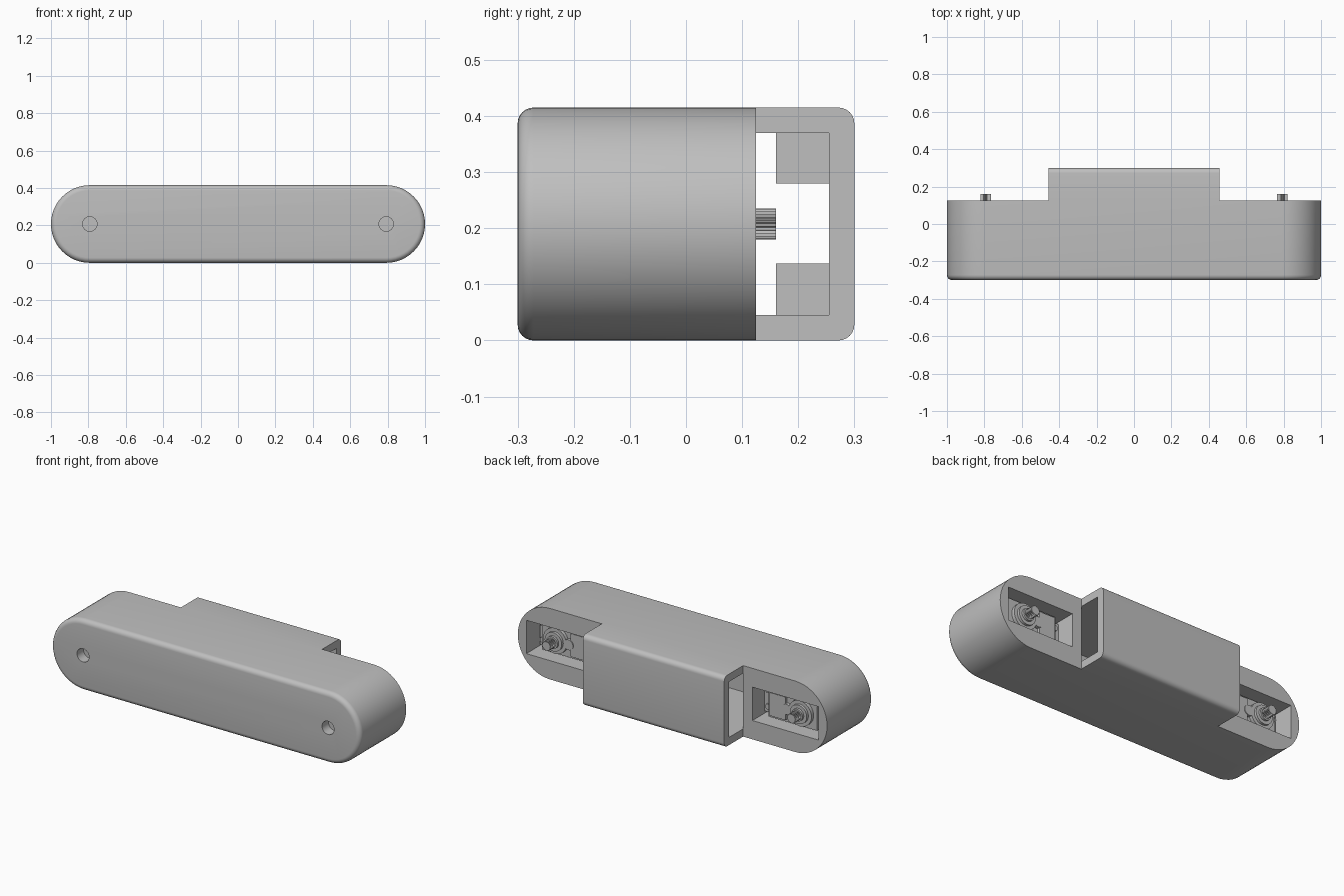
import bpy, bmesh
from math import sin, cos, pi, radians
from mathutils import Matrix, Vector

cube = bpy.data.objects.get("Cube")
if cube:
    bpy.data.objects.remove(cube, do_unlink=True)

grey = bpy.data.materials.new("light_grey")
grey.use_nodes = True
COLOUR = (0.52, 0.52, 0.52, 1)
grey.diffuse_color = COLOUR
grey.node_tree.nodes["Principled BSDF"].inputs["Base Color"].default_value = COLOUR

HEIGHT, BACK, FRONT, REAR = 0.415, 0.125, -0.3, 0.3
MID = HEIGHT / 2
PIVOT = 1 - MID          # centre of each rounded end
HALF = 0.457             # half width of the rear bridge
ROUND = 0.028
LOW, HIGH, INNER = 0.045, 0.37, 0.255


def finish(name, bm, smooth=True):
    bmesh.ops.recalc_face_normals(bm, faces=bm.faces)
    mesh = bpy.data.meshes.new(name)
    bm.to_mesh(mesh)
    bm.free()
    mesh.materials.append(grey)
    obj = bpy.data.objects.new(name, mesh)
    bpy.context.collection.objects.link(obj)
    if smooth:
        shade(obj)
    return obj


def shade(obj):
    bpy.ops.object.select_all(action='DESELECT')
    obj.select_set(True)
    bpy.context.view_layer.objects.active = obj
    bpy.ops.object.shade_smooth_by_angle(angle=radians(30))


def loft(bm, rings):
    """Skin a row of equal rings and cap both ends."""
    loops = [[bm.verts.new(p) for p in ring] for ring in rings]
    for a, b in zip(loops, loops[1:]):
        for i in range(len(a)):
            j = (i + 1) % len(a)
            bm.faces.new((a[i], a[j], b[j], b[i]))
    bm.faces.new(loops[0])
    bm.faces.new(loops[-1])


def box(bm, x, y, z):
    size = Vector((x[1] - x[0], y[1] - y[0], z[1] - z[0]))
    mid = Vector((sum(x), sum(y), sum(z))) / 2
    bmesh.ops.create_cube(bm, size=1, matrix=Matrix.Translation(mid) @ Matrix.Diagonal(size).to_4x4())


def disc(bm, x, z, r, y0, y1, sides=32):
    """Cylinder along y."""
    loft(bm, [[(x + r * cos(2 * pi * i / sides), y, z + r * sin(2 * pi * i / sides))
               for i in range(sides)] for y in (y0, y1)])


def span(side, a, b):
    return tuple(sorted((side * a, side * b)))


# Main body: pill outline with a rounded front rim
def pill(y, inset, steps=24):
    ring = []
    for side in (1, -1):
        for i in range(steps + 1):
            a = -pi / 2 + pi * i / steps
            r = MID - inset
            ring.append((side * (PIVOT + r * cos(a)), y, MID + side * r * sin(a)))
    return ring


bm = bmesh.new()
rim = [i * pi / 12 for i in range(7)]
loft(bm, [pill(FRONT + ROUND * (1 - sin(a)), ROUND * (1 - cos(a))) for a in reversed(rim)]
     + [pill(BACK, 0)])
body = finish("main_body", bm, False)

# Hollow, drive pockets and front holes
bm = bmesh.new()
box(bm, (-HALF, HALF), (-0.255, 0.2), (LOW, HIGH))
for side in (1, -1):
    box(bm, span(side, 0.517, 0.945), (-0.12, 0.2), (0.11, 0.305))
    disc(bm, side * PIVOT, MID, 0.039, -0.4, -0.24)
cutter = finish("body_cutter", bm, False)
cutter.hide_render = True
bpy.context.view_layer.objects.active = body
cut = body.modifiers.new("openings", 'BOOLEAN')
cut.object = cutter
cut.operation = 'DIFFERENCE'
cut.solver = 'EXACT'
bpy.ops.object.modifier_apply(modifier=cut.name)
bpy.data.objects.remove(cutter, do_unlink=True)
shade(body)

# Rear bridge: open channel with rounded outer corners
outer = [(BACK, 0)]
outer += [(REAR - ROUND + ROUND * sin(a), ROUND - ROUND * cos(a)) for a in rim]
outer += [(REAR - ROUND + ROUND * cos(a), HEIGHT - ROUND + ROUND * sin(a)) for a in rim]
outer += [(BACK, HEIGHT), (BACK, HIGH), (INNER, HIGH), (INNER, LOW), (BACK, LOW)]
bm = bmesh.new()
loft(bm, [[(x, y, z) for y, z in outer] for x in (-HALF, HALF)])
finish("rear_bridge", bm)

# Mounting blocks inside the bridge
bm = bmesh.new()
for side in (1, -1):
    for z in ((LOW, 0.137), (0.28, HIGH)):
        box(bm, span(side, 0.2, 0.3), (0.16, INNER), z)
finish("mounting_blocks", bm)

# Drive units with toothed output shafts
for side, label in ((1, "left"), (-1, "right")):
    bm = bmesh.new()
    box(bm, span(side, 0.575, 0.89), (-0.12, 0.06), (0.125, 0.29))
    box(bm, span(side, 0.517, 0.935), (-0.01, 0.015), (0.125, 0.29))
    box(bm, span(side, 0.59, 0.695), (0.05, 0.075), (0.14, 0.275))
    for x in (0.545, 0.912):
        for z in (0.16, 0.255):
            disc(bm, side * x, z, 0.016, 0.01, 0.025, 16)
    finish(label + "_drive_case", bm)

    bm = bmesh.new()
    for r, y0, y1 in ((0.075, 0.05, 0.08), (0.055, 0.08, 0.095), (0.036, 0.095, 0.108)):
        disc(bm, side * PIVOT, MID, r, y0, y1)
    disc(bm, side * 0.705, MID, 0.03, 0.05, 0.08)
    finish(label + "_drive_collar", bm)

    bm = bmesh.new()
    teeth = 24
    rings = []
    for y in (0.1, 0.16):
        ring = []
        for i in range(teeth * 2):
            r = 0.028 if i % 2 else 0.024
            a = pi * i / teeth
            ring.append((side * PIVOT + r * cos(a), y, MID + r * sin(a)))
        rings.append(ring)
    loft(bm, rings)
    finish(label + "_output_shaft", bm)
